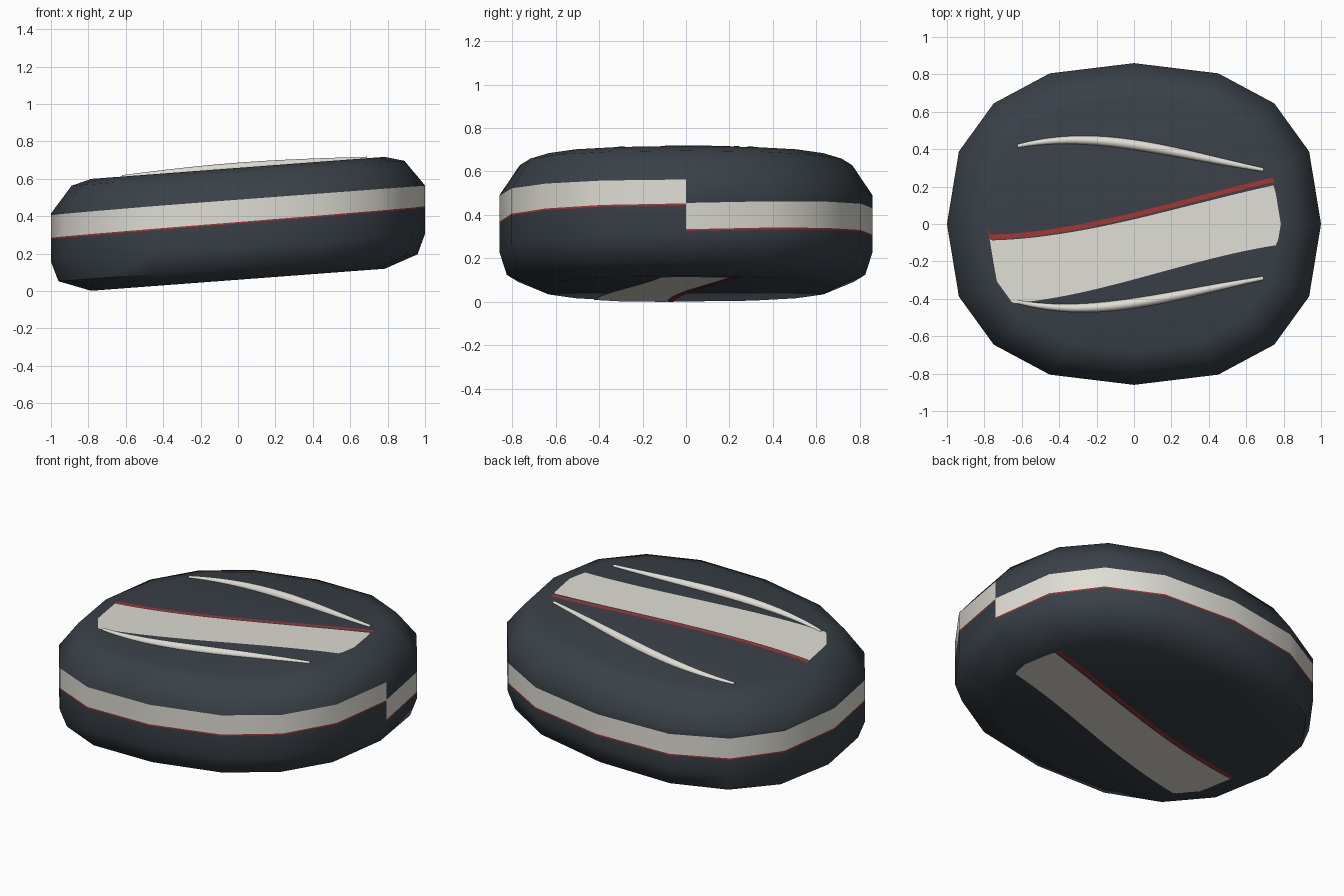
import bpy, bmesh, math

cube = bpy.data.objects.get("Cube")
if cube:
    bpy.data.objects.remove(cube, do_unlink=True)

SIDES, DEPTH, POWER = 16, 0.86, 0.83
MID, SLOPE = 0.359, 0.075          # centre height and sideways slant
CAP_R, CAP_H = 0.785, 0.299


def material(name, rgb):
    m = bpy.data.materials.new(name)
    m.use_nodes = True
    m.diffuse_color = (*rgb, 1)
    bsdf = m.node_tree.nodes["Principled BSDF"]
    bsdf.inputs["Base Color"].default_value = (*rgb, 1)
    bsdf.inputs["Roughness"].default_value = 0.7
    return m


SLATE = material("dark slate", (0.041, 0.052, 0.064))
IVORY = material("ivory", (0.74, 0.73, 0.66))
RED = material("red", (0.38, 0.034, 0.034))


def make_object(name, bm, mats, smooth=None):
    mesh = bpy.data.meshes.new(name)
    bm.to_mesh(mesh)
    bm.free()
    for m in mats:
        mesh.materials.append(m)
    ob = bpy.data.objects.new(name, mesh)
    bpy.context.collection.objects.link(ob)
    if smooth:
        bpy.ops.object.select_all(action='DESELECT')
        ob.select_set(True)
        bpy.context.view_layer.objects.active = ob
        bpy.ops.object.shade_smooth_by_angle(angle=math.radians(smooth))
    return ob


def slant(x, h):
    return MID + SLOPE * x + h


def rounded(i):
    """Corner i of the squarish oval outline."""
    a = 2 * math.pi * i / SIDES
    c, s = round(math.cos(a), 6), round(math.sin(a), 6)
    return (math.copysign(abs(c) ** POWER, c),
            DEPTH * math.copysign(abs(s) ** POWER, s))


def bezier(t, p):
    u = 1 - t
    return u**3 * p[0] + 3 * u * u * t * p[1] + 3 * u * t * t * p[2] + t**3 * p[3]


def band_base(i):
    """Lower edge of the side band: drops along the back, level on the front."""
    half = SIDES // 2
    return -0.1 * (1 - i / half) if i <= half else 0.019 * (i - half) / half


# Body: stacked outline rings, with the band cut into the side wall
def build_body():
    bm = bmesh.new()
    columns = []
    for i in range(SIDES + 1):
        x, y = rounded(i)
        b = band_base(i)
        profile = [(CAP_R, -CAP_H), (0.96, -0.235), (1, -0.128), (1, b - 0.008),
                   (1, b), (1, min(b + 0.121, 0.129)), (1, 0.13),
                   (0.89, 0.27), (CAP_R, CAP_H)]
        columns.append([bm.verts.new((x * r, y * r, slant(x * r, h)))
                        for r, h in profile])
    for a, b in zip(columns, columns[1:]):
        for k in range(len(a) - 1):
            f = bm.faces.new((a[k], b[k], b[k + 1], a[k + 1]))
            f.material_index = {3: 2, 4: 1}.get(k, 0)
    bm.faces.new([c[-1] for c in columns[:-1]])
    bm.faces.new([c[0] for c in reversed(columns[:-1])])
    bmesh.ops.remove_doubles(bm, verts=bm.verts, dist=0.0005)
    make_object("body", bm, [SLATE, IVORY, RED], 50)


def cap_half_depth(x):
    """Half depth of the flat cap at x."""
    pts = [tuple(CAP_R * v for v in rounded(i)) for i in range(SIDES // 2 + 1)]
    for (x1, y1), (x0, y0) in zip(pts, pts[1:]):
        if x0 <= x <= x1:
            return y0 + (y1 - y0) * (x - x0) / (x1 - x0)
    return 0


# Painted stripe: a thin skin between two curves, trimmed to the cap
def build_stripe(name, low, high, mat, side):
    bm = bmesh.new()
    rows, steps = [], 120
    for j in range(steps + 1):
        t = j / steps
        x = CAP_R * (2 * t - 1)
        h = cap_half_depth(x)
        rows.append([bm.verts.new((x, max(-h, min(h, bezier(t, p))),
                                   slant(x, side * (CAP_H + 0.003))))
                     for p in (low, high)])
    for a, b in zip(rows, rows[1:]):
        quad = (a[0], b[0], b[1], a[1])
        bm.faces.new(quad if side > 0 else quad[::-1])
    bmesh.ops.dissolve_degenerate(bm, edges=bm.edges, dist=0.0002)
    make_object(name, bm, [mat])


# Raised rib: oval sections swept along a curve and tapered to the ends
def build_rib(name, side):
    bm = bmesh.new()
    rings, steps, around = [], 24, 12
    for j in range(steps + 1):
        t = j / steps
        x = bezier(t, (-0.62, -0.2, 0.2, 0.69))
        y = side * bezier(t, (0.417, 0.51, 0.38, 0.29))
        swell = math.sin(math.pi * t)
        w, h = 0.01 + 0.017 * swell, 0.008 + 0.02 * swell
        ring = []
        for k in range(around):
            a = 2 * math.pi * k / around
            ring.append(bm.verts.new((x, y + w * math.cos(a),
                                      slant(x, CAP_H + h * math.sin(a)))))
        rings.append(ring)
    for a, b in zip(rings, rings[1:]):
        for k in range(around):
            n = (k + 1) % around
            bm.faces.new((a[k], a[n], b[n], b[k]))
    bm.faces.new(rings[0])
    bm.faces.new(rings[-1])
    bmesh.ops.recalc_face_normals(bm, faces=bm.faces)
    make_object(name, bm, [IVORY], 50)


build_body()
line = (-0.07, -0.06, 0.13, 0.245)
for place, side in (("top", 1), ("bottom", -1)):
    build_stripe(place + "_wide_stripe", (-0.43, -0.425, -0.185, -0.11),
                 (-0.088, -0.08, 0.105, 0.215), IVORY, side)
    build_stripe(place + "_red_line", [v - 0.013 for v in line],
                 [v + 0.013 for v in line], RED, side)
build_rib("back_rib", 1)
build_rib("front_rib", -1)
